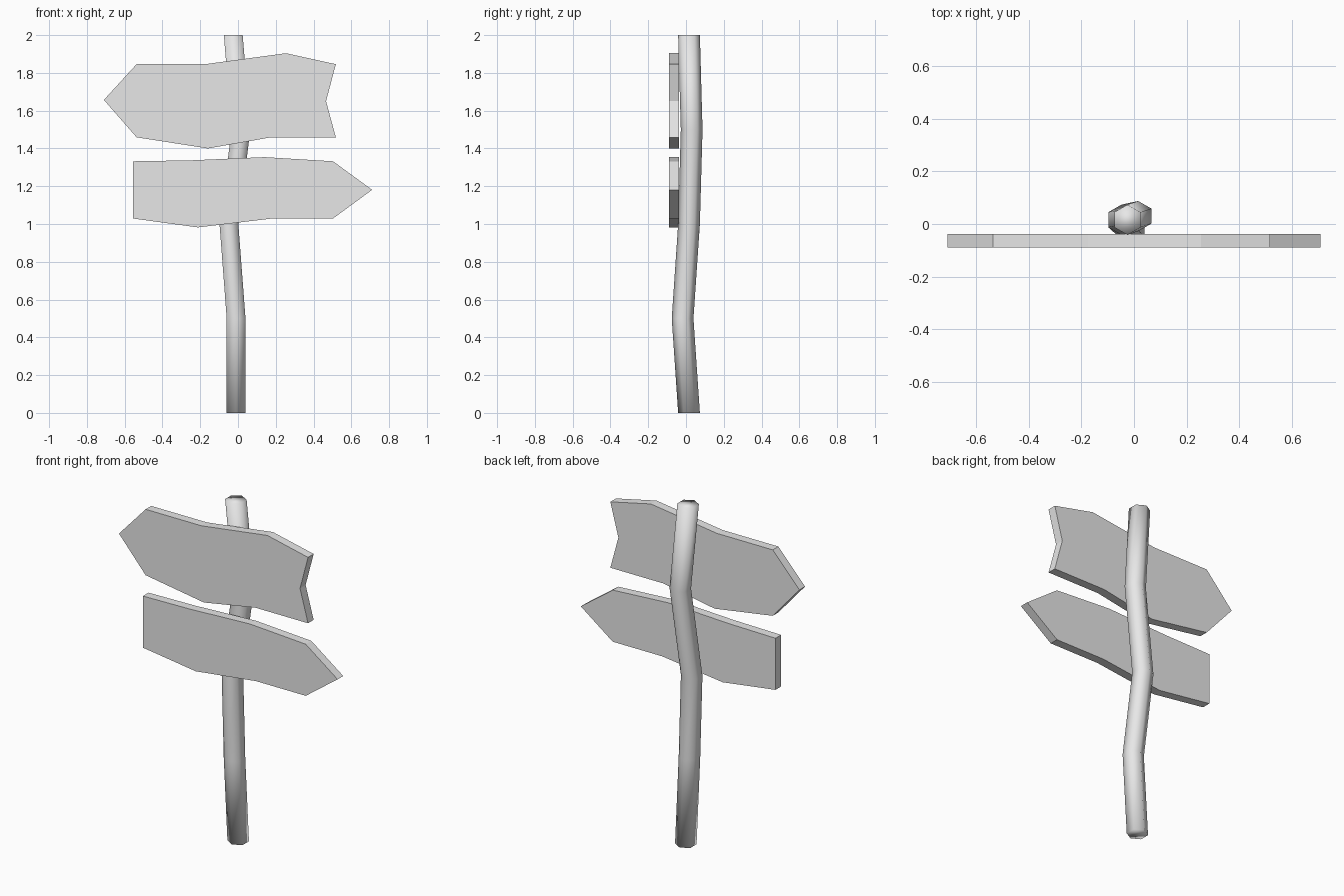
import bpy, bmesh, math

if "Cube" in bpy.data.objects:
    bpy.data.objects.remove(bpy.data.objects["Cube"])

grey = bpy.data.materials.new("plain grey")
grey.diffuse_color = (0.8, 0.8, 0.8, 1)
grey.use_nodes = True
grey.node_tree.nodes["Principled BSDF"].inputs["Base Color"].default_value = grey.diffuse_color


def make_object(name, bm):
    bmesh.ops.recalc_face_normals(bm, faces=bm.faces)
    mesh = bpy.data.meshes.new(name)
    bm.to_mesh(mesh)
    bm.free()
    mesh.materials.append(grey)
    obj = bpy.data.objects.new(name, mesh)
    bpy.context.collection.objects.link(obj)
    return obj


def board(name, outline, front=-0.09, back=-0.038):
    """Flat plank: x/z outline pushed back along y."""
    bm = bmesh.new()
    face = bm.faces.new([bm.verts.new((x, front, z)) for x, z in outline])
    ext = bmesh.ops.extrude_face_region(bm, geom=[face], use_keep_orig=True)
    moved = [v for v in ext["geom"] if isinstance(v, bmesh.types.BMVert)]
    bmesh.ops.translate(bm, verts=moved, vec=(0, back - front, 0))
    return make_object(name, bm)


# Crooked six-sided post, smooth shaded
PATH = [(-0.01, 0.016, 0), (-0.01, -0.018, 0.5), (-0.048, 0.016, 1.0),
        (0.016, 0.03, 1.5), (-0.025, 0.016, 2.0)]
RADIUS = 0.0575
bm = bmesh.new()
rings = []
for cx, cy, z in PATH:
    angles = [math.radians(30 + 60 * i) for i in range(6)]
    rings.append([bm.verts.new((cx + RADIUS * math.cos(a), cy + RADIUS * math.sin(a), z))
                  for a in angles])
for low, high in zip(rings, rings[1:]):
    for i in range(6):
        j = (i + 1) % 6
        bm.faces.new((low[i], low[j], high[j], high[i]))
bm.faces.new(rings[0])
bm.faces.new(rings[-1])
for f in bm.faces:
    f.smooth = True
make_object("post", bm)

# Upper arrow board pointing left, with a notched tail
board("upper_board", [(-0.71, 1.657), (-0.537, 1.846), (-0.175, 1.846), (0.254, 1.904),
                      (0.518, 1.846), (0.466, 1.65), (0.518, 1.459), (0.175, 1.459),
                      (-0.159, 1.40), (-0.537, 1.459)])

# Lower arrow board pointing right, with a square tail
board("lower_board", [(-0.555, 1.332), (-0.25, 1.337), (0.14, 1.354), (0.503, 1.332),
                      (0.71, 1.181), (0.503, 1.029), (0.18, 1.029), (-0.212, 0.982),
                      (-0.555, 1.029)])
